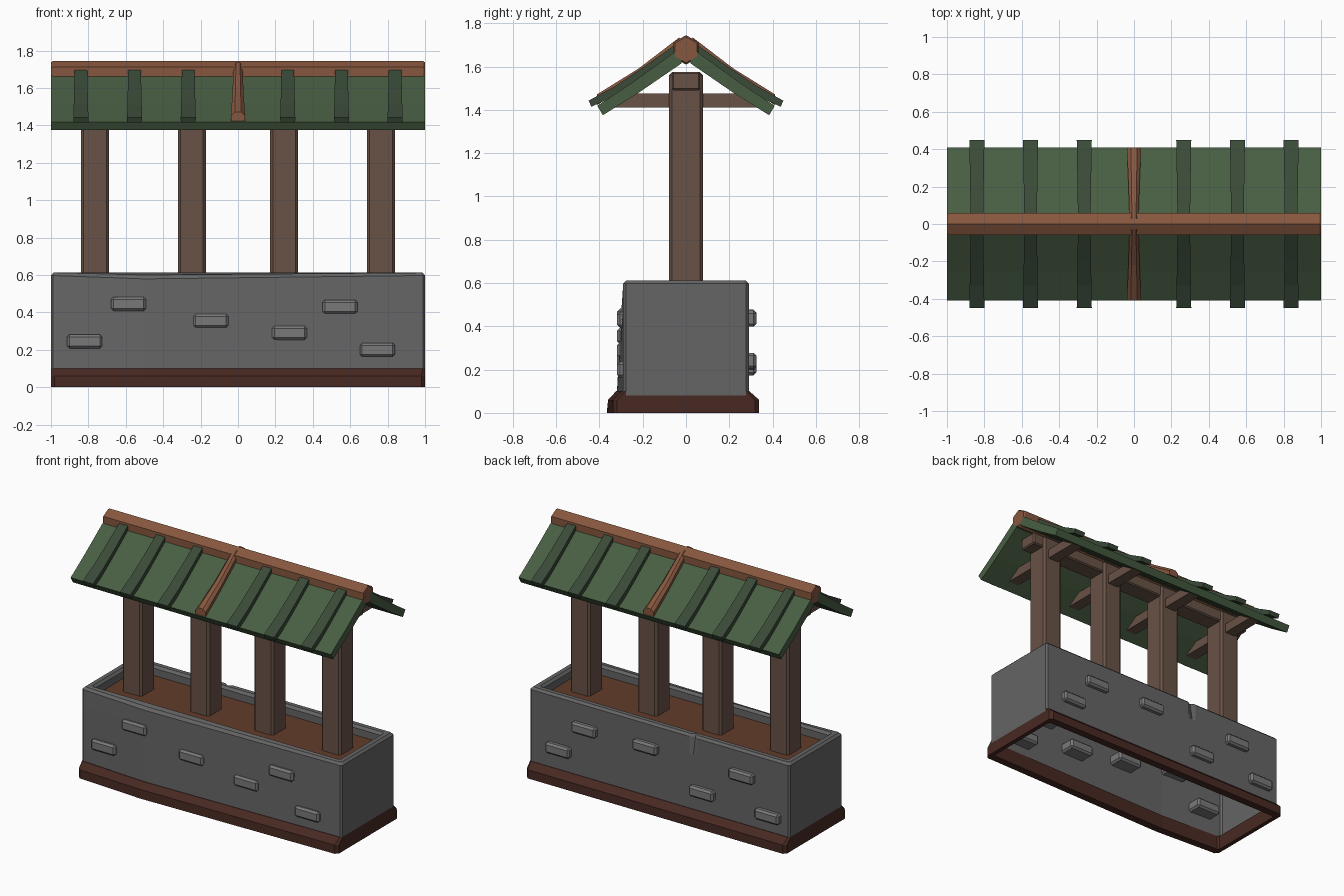
import bpy, bmesh, math

if "Cube" in bpy.data.objects:
    bpy.data.objects.remove(bpy.data.objects["Cube"])


def material(name, rgb):
    m = bpy.data.materials.new(name)
    m.diffuse_color = (*rgb, 1)
    m.use_nodes = True
    m.node_tree.nodes["Principled BSDF"].inputs["Base Color"].default_value = m.diffuse_color
    return m


STONE = material("stone", (0.13, 0.13, 0.13))
BRICK = material("brick", (0.19, 0.19, 0.19))
PLINTH = material("dark_wood", (0.065, 0.022, 0.016))
SOIL = material("soil", (0.12, 0.045, 0.022))
POST = material("post_wood", (0.14, 0.085, 0.062))
RIDGE = material("ridge_wood", (0.24, 0.095, 0.05))
GREEN = material("roof_green", (0.065, 0.11, 0.055))
DARK_GREEN = material("batten_green", (0.042, 0.068, 0.04))


def finish(name, bm, mat):
    bmesh.ops.recalc_face_normals(bm, faces=bm.faces)
    me = bpy.data.meshes.new(name)
    bm.to_mesh(me)
    bm.free()
    me.materials.append(mat)
    ob = bpy.data.objects.new(name, me)
    bpy.context.collection.objects.link(ob)
    return ob


def loft(name, rings, mat, caps=True, loop=False):
    """Skin a list of closed point rings."""
    bm = bmesh.new()
    vs = [[bm.verts.new(p) for p in r] for r in rings]
    n = len(rings[0])
    pairs = list(zip(vs, vs[1:])) + ([(vs[-1], vs[0])] if loop else [])
    for a, b in pairs:
        for i in range(n):
            j = (i + 1) % n
            bm.faces.new((a[i], a[j], b[j], b[i]))
    if caps and not loop:
        bm.faces.new(vs[0])
        bm.faces.new(vs[-1])
    return finish(name, bm, mat)


def box(name, lo, hi, mat, bevel=0.0):
    bm = bmesh.new()
    bmesh.ops.create_cube(bm, size=1)
    for v in bm.verts:
        v.co = [lo[k] + (v.co[k] + 0.5) * (hi[k] - lo[k]) for k in range(3)]
    if bevel:
        bmesh.ops.bevel(bm, geom=bm.edges[:], offset=bevel, segments=1,
                        affect='EDGES')
    return finish(name, bm, mat)


def prism(name, yz, x0, x1, mat, lean=0.0):
    """Extrude a side profile along x; lean widens it towards the eave."""
    def ring(x, s):
        return [(x + s * lean * abs(y), y, z) for y, z in yz]
    return loft(name, [ring(x0, -1), ring(x1, 1)], mat)


def trough(hx, hy, z, bulge=0.0, dent=0.0, dip=0.0, c=0.012):
    """Rectangular ring with cut corners, a front bulge and a nicked back."""
    return [(-hx + c, -hy, z), (-0.5, -hy - bulge, z - dip), (hx - c, -hy, z),
            (hx, -hy + c, z), (hx, hy - c, z), (hx - c, hy, z),
            (-0.23, hy, z), (-0.26, hy - dent, z), (-0.29, hy, z),
            (-hx + c, hy, z), (-hx, hy - c, z), (-hx, -hy + c, z)]


# Stone trough, plinth and soil
loft("stone_trough", [trough(1, 0.29, 0.08, 0.03),
                      trough(1, 0.29, 0.48, 0.008),
                      trough(1, 0.29, 0.597, 0, 0.022, 0.018),
                      trough(0.985, 0.275, 0.612, 0, 0.018, 0.012),
                      trough(0.955, 0.245, 0.612),
                      trough(0.94, 0.23, 0.595),
                      trough(0.94, 0.23, 0.53)], STONE, caps=False)
loft("plinth", [trough(0.97, 0.285, 0, 0.025),
                trough(1, 0.338, 0, 0.028, c=0.02),
                trough(1, 0.338, 0.06, 0.022, c=0.02),
                trough(1, 0.293, 0.1, 0.03),
                trough(0.97, 0.285, 0.1, 0.025)], PLINTH, loop=True)
box("soil", (-0.945, -0.235, 0.53), (0.945, 0.235, 0.545), SOIL)

# Bricks poking through the front and back walls
front = [(-0.82, 0.245), (-0.585, 0.445), (-0.145, 0.355),
         (0.275, 0.29), (0.545, 0.43), (0.745, 0.2)]
back = [(0.77, 0.24), (0.57, 0.435), (0.1, 0.44),
        (-0.335, 0.235), (-0.64, 0.435), (-0.84, 0.21)]
for label, spots, y0, y1 in (("front", front, -0.318, -0.2),
                             ("back", back, 0.2, 0.325)):
    for x, z in spots:
        box(label + "_brick", (x - 0.094, y0, z - 0.037),
            (x + 0.094, y1, z + 0.037), BRICK, 0.013)

# Posts with a tie beam each, and the long beam on top of them
for x in (-0.765, -0.247, 0.247, 0.765):
    box("post", (x - 0.075, -0.078, 0.5), (x + 0.075, 0.078, 1.575), POST, 0.014)
    prism("tie_beam", [(-0.34, 1.41), (0.34, 1.41), (0.26, 1.475), (-0.26, 1.475)],
          x - 0.04, x + 0.04, POST)
box("top_beam", (-0.92, -0.065, 1.49), (0.92, 0.065, 1.575), POST, 0.008)

# Six-sided ridge log with trimmed ends
loft("ridge_log", [[(x, r * math.sin(k * math.pi / 3),
                     1.677 + r * math.cos(k * math.pi / 3)) for k in range(6)]
                   for x, r in ((-1, 0.06), (-0.988, 0.068),
                                (0.988, 0.068), (1, 0.06))], RIDGE)

# Roof slopes, battens and middle rafters, mirrored front to back
panel = [(0.02, 1.69), (0.25, 1.525), (0.41, 1.418), (0.384, 1.375),
         (0.22, 1.478), (0.02, 1.615)]
batten = [(0.03, 1.715), (0.2, 1.595), (0.33, 1.508), (0.45, 1.442),
          (0.437, 1.414), (0.3, 1.478), (0.03, 1.665)]
rafter = [(0.03, 1.735, 0.024), (0.22, 1.59, 0.03), (0.41, 1.472, 0.038)]
for side, s in (("front", -1), ("back", 1)):
    prism(side + "_roof", [(s * y, z) for y, z in panel], -1, 1, GREEN)
    for x in (-0.84, -0.553, -0.266, 0.266, 0.553, 0.84):
        prism(side + "_batten", [(s * y, z) for y, z in batten],
              x - 0.033, x + 0.033, DARK_GREEN, lean=0.016)
    loft(side + "_rafter",
         [[(-w, s * y, z - 0.05), (-w, s * y, z - 0.02), (-0.45 * w, s * y, z),
           (0.45 * w, s * y, z), (w, s * y, z - 0.02), (w, s * y, z - 0.05)]
          for y, z, w in rafter], RIDGE)
